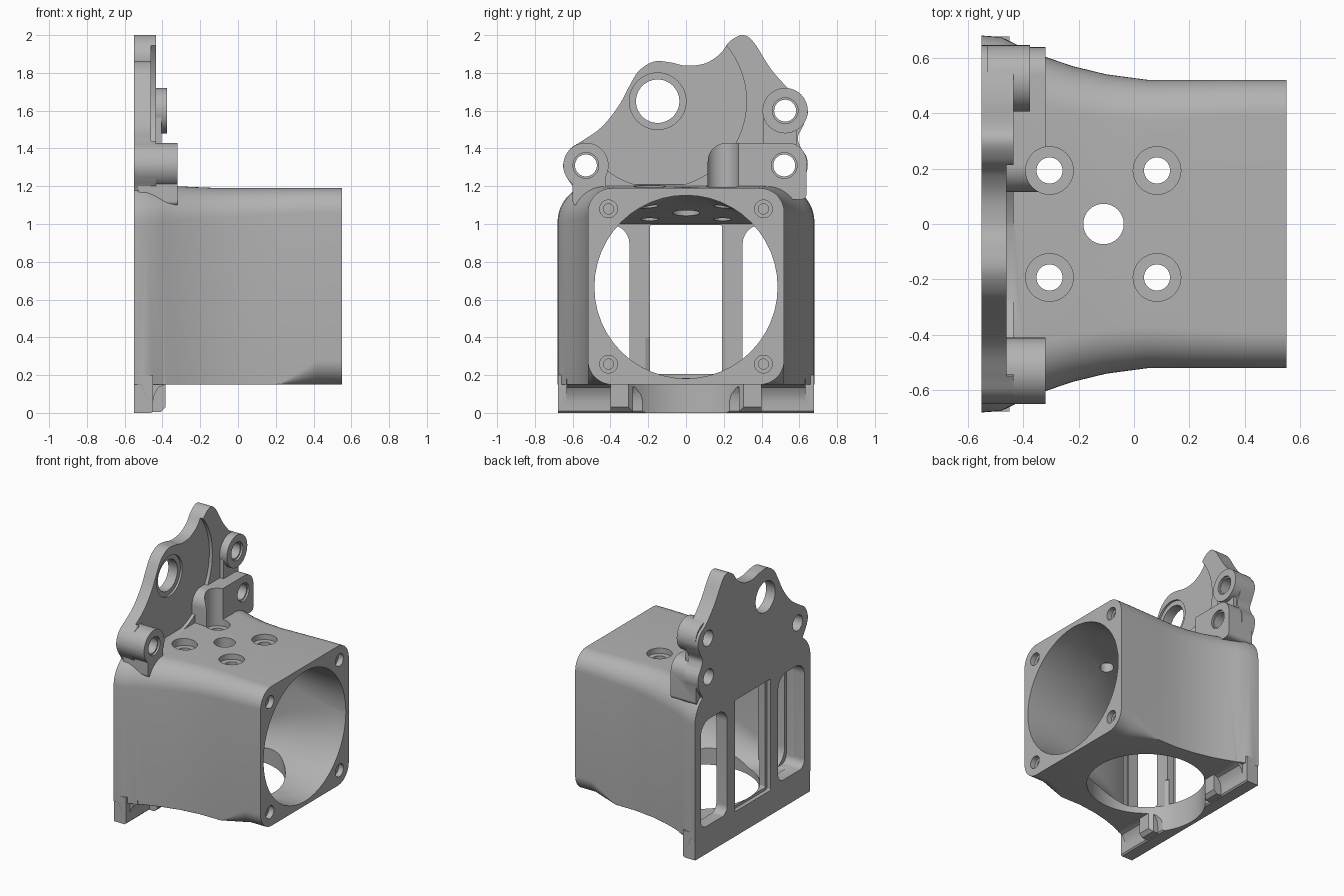
import bpy, bmesh, math
from mathutils import Vector

cube = bpy.data.objects.get("Cube")
if cube:
    bpy.data.objects.remove(cube)

grey = bpy.data.materials.new("plain grey")
grey.use_nodes = True
colour = (0.45, 0.45, 0.45, 1)
grey.diffuse_color = colour
for node in grey.node_tree.nodes:
    if node.type == 'BSDF_PRINCIPLED':
        node.inputs["Base Color"].default_value = colour
        node.inputs["Roughness"].default_value = 0.6


def loft(name, rings):
    """Closed solid through rings that all have the same point count."""
    bm = bmesh.new()
    loops = [[bm.verts.new(p) for p in ring] for ring in rings]
    n = len(loops[0])
    for a, b in zip(loops, loops[1:]):
        for i in range(n):
            j = (i + 1) % n
            bm.faces.new((a[i], a[j], b[j], b[i]))
    bm.faces.new(loops[0][::-1])
    bm.faces.new(loops[-1])
    bmesh.ops.recalc_face_normals(bm, faces=bm.faces)
    mesh = bpy.data.meshes.new(name)
    bm.to_mesh(mesh)
    bm.free()
    mesh.materials.append(grey)
    ob = bpy.data.objects.new(name, mesh)
    bpy.context.collection.objects.link(ob)
    return ob


def place(points, axis, d):
    order = {'x': lambda u, v: (d, u, v),
             'y': lambda u, v: (u, d, v),
             'z': lambda u, v: (u, v, d)}[axis]
    return [order(u, v) for u, v in points]


def prism(name, points, axis, a, b):
    return loft(name, [place(points, axis, a), place(points, axis, b)])


def circle(u, v, r, n=48):
    return [(u + r * math.cos(2 * math.pi * i / n), v + r * math.sin(2 * math.pi * i / n))
            for i in range(n)]


def round_rect(u0, u1, v0, v1, top, bottom, n=12):
    """Rectangle with separate top and bottom corner radii."""
    pts = []
    corners = ((u1, v1, top, -1, -1), (u0, v1, top, 1, -1),
               (u0, v0, bottom, 1, 1), (u1, v0, bottom, -1, 1))
    for q, (u, v, r, su, sv) in enumerate(corners):
        for i in range(n + 1):
            t = math.pi / 2 * (q + i / n)
            pts.append((u + su * r + r * math.cos(t), v + sv * r + r * math.sin(t)))
    return pts


def smooth_loop(points, n=6):
    """Closed curve through the given points."""
    p = [Vector(q) for q in points]
    out = []
    for i in range(len(p)):
        a, b, c, d = (p[(i + k) % len(p)] for k in (-1, 0, 1, 2))
        for s in range(n):
            t = s / n
            out.append(tuple(0.5 * (2 * b + (c - a) * t + (2 * a - 5 * b + 4 * c - d) * t * t
                                    + (3 * b - a - 3 * c + d) * t ** 3)))
    return out


def combine(target, tool, operation):
    mod = target.modifiers.new(operation.lower(), 'BOOLEAN')
    mod.operation, mod.solver, mod.object = operation, 'EXACT', tool
    deps = bpy.context.evaluated_depsgraph_get()
    deps.update()
    result = bpy.data.meshes.new_from_object(target.evaluated_get(deps))
    target.modifiers.clear()
    target.data = result
    bpy.data.objects.remove(tool)


def cut(points, axis, a, b):
    combine(housing, prism("cutter", points, axis, a, b), 'DIFFERENCE')


def add(points, axis, a, b):
    combine(housing, prism("addition", points, axis, a, b), 'UNION')


BACK = -0.55

# Mounting plate with a shallow round recess
outline = [(-.6, 1.2), (-.65, 1.3), (-.62, 1.39), (-.55, 1.44), (-.45, 1.51), (-.36, 1.62),
           (-.3, 1.73), (-.25, 1.81), (-.17, 1.86), (-.08, 1.855), (0, 1.838), (.1, 1.85),
           (.18, 1.9), (.23, 1.965), (.3, 2), (.36, 1.96), (.45, 1.82), (.55, 1.71),
           (.62, 1.66), (.645, 1.59), (.62, 1.52), (.592, 1.46), (.605, 1.41), (.64, 1.35),
           (.64, 1.28), (.6, 1.2), (.5, 1.1), (0, 1.08), (-.5, 1.1)]
plate = prism("mounting_plate", smooth_loop(outline), 'x', BACK, -.435)
combine(plate, prism("recess", circle(-.14, 1.65, .46, 96), 'x', -.46, -.3), 'DIFFERENCE')

# Duct body flaring out towards the back
body = []
for x, half, top, radius, low in ((BACK, .68, 1.21, .2, .004), (-.48, .675, 1.21, .2, .004),
                                  (-.4, .636, 1.205, .19, .004), (-.32, .603, 1.2, .18, .004),
                                  (-.22, .569, 1.195, .17, .004), (-.1, .54, 1.19, .16, .004),
                                  (.05, .52, 1.19, .15, .004), (.22, .52, 1.19, .14, .004),
                                  (.42, .52, 1.19, .13, .13), (.55, .52, 1.19, .13, .13)):
    body.append(place(round_rect(-half, half, .15, top, radius, low), 'x', x))
housing = loft("fan_housing", body)
combine(housing, plate, 'UNION')

# Bolt lugs on the plate
add(round_rect(.115, .638, 1.13, 1.43, .1, .03), 'x', BACK + .02, -.32)
add(circle(-.53, 1.31, .12), 'x', BACK + .02, -.32)
add(round_rect(-.6, -.425, 1.1, 1.33, .02, .02), 'x', BACK + .02, -.321)
add(circle(.525, 1.6, .12), 'x', BACK + .02, -.375)
add(round_rect(.41, .585, 1.38, 1.58, .02, .02), 'x', BACK + .02, -.405)

# Foot below the back edge, with a fillet and two small ribs
add([(BACK, 0), (-.46, 0), (-.45, .01), (-.45, .2), (BACK, .2)], 'y', -.677, .677)
add([(-.5, .06), (-.45, .06), (-.442, .1), (-.42, .135), (-.385, .15), (-.385, .18), (-.5, .18)],
    'y', -.632, .632)
for side in (-1, 1):
    u = sorted((side * .28, side * .4))
    add([(-.5, .005), (-.41, .005), (-.385, .03), (-.385, .18), (-.5, .18)], 'y', *u)

# Air passage from the round fan opening to the wide back
cavity = []
for x, half, low, top, radius in ((.6, .485, .182, 1.152, .4849), (.45, .485, .182, 1.152, .4849),
                                  (.1, .487, .19, 1.1, .36), (-.2, .515, .2, 1.04, .2),
                                  (-.46, .615, .2, 1.0, .1)):
    cavity.append(place(round_rect(-half, half, low, top, radius, radius), 'x', x))
combine(housing, loft("cavity", cavity), 'DIFFERENCE')

# Back windows
cut(round_rect(-.19, .19, .205, .995, .01, .01), 'x', -.7, -.4)
cut(round_rect(-.21, .21, .185, 1.015, .01, .01), 'x', -.7, -.52)
for side in (-1, 1):
    u = sorted((side * .3, side * .61))
    cut(round_rect(*u, .205, .995, .1, .06), 'x', -.7, -.4)

# Round opening in the floor
cut(circle(-.11, 0, .41, 96), 'z', -.2, .4)

# Top holes with counterbores
cut(circle(-.11, 0, .073), 'z', .9, 1.4)
for x in (-.305, .083):
    for y in (-.193, .193):
        cut(circle(x, y, .086), 'z', 1.15, 1.5)
        cut(circle(x, y, .047), 'z', .9, 1.3)

# Plate holes
for y, z, radius, rim, face in ((.52, 1.31, .058, .068, -.32), (-.53, 1.31, .058, .068, -.32),
                                (.525, 1.6, .058, .068, -.375), (-.15, 1.65, .115, .15, -.46)):
    cut(circle(y, z, radius), 'x', -.7, -.2)
    cut(circle(y, z, rim), 'x', face - .015, -.2)

# Screw holes at the fan corners
for y in (-.41, .41):
    for z in (.258, 1.08):
        cut(circle(y, z, .047, 32), 'x', .51, .7)
        cut(circle(y, z, .027, 32), 'x', .35, .7)

bpy.ops.object.select_all(action='DESELECT')
housing.select_set(True)
bpy.context.view_layer.objects.active = housing
bpy.ops.object.shade_smooth_by_angle(angle=math.radians(30))
